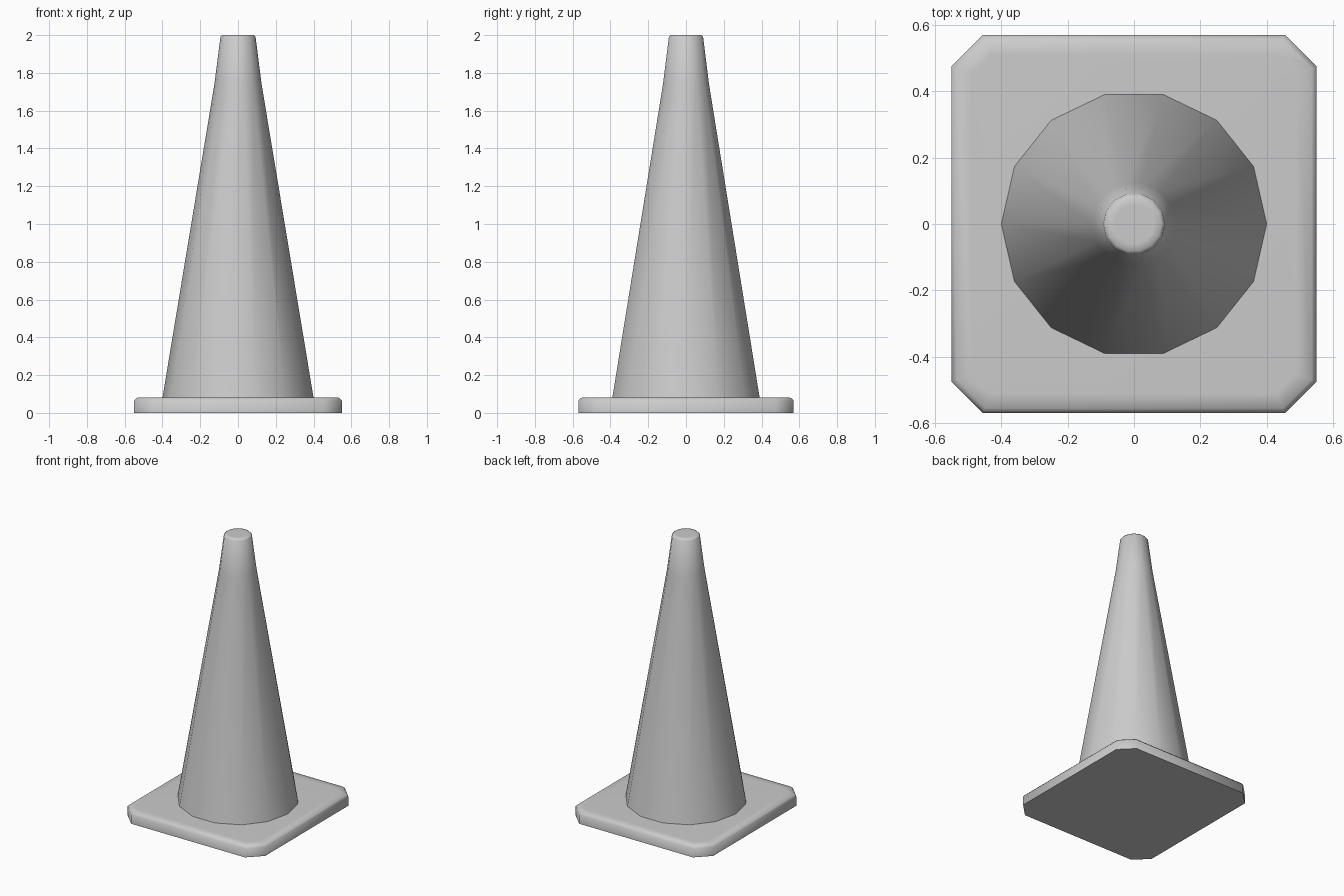
import bpy, bmesh
from math import cos, sin, pi, radians

if "Cube" in bpy.data.objects:
    bpy.data.objects.remove(bpy.data.objects["Cube"])


def loft(name, rings, cap_bottom):
    """Bridge successive rings of points, cap the top and shade smoothly."""
    bm = bmesh.new()
    loops = [[bm.verts.new(p) for p in ring] for ring in rings]
    n = len(loops[0])
    for a, b in zip(loops, loops[1:]):
        for i in range(n):
            j = (i + 1) % n
            bm.faces.new((a[i], a[j], b[j], b[i]))
    bm.faces.new(loops[-1])
    if cap_bottom:
        bm.faces.new(loops[0][::-1])
    mesh = bpy.data.meshes.new(name)
    bm.to_mesh(mesh)
    bm.free()
    obj = bpy.data.objects.new(name, mesh)
    bpy.context.collection.objects.link(obj)
    bpy.ops.object.select_all(action='DESELECT')
    obj.select_set(True)
    bpy.context.view_layer.objects.active = obj
    bpy.ops.object.shade_smooth_by_angle(angle=radians(80))
    return obj


def plate_ring(inset, z):
    """Rectangle with chamfered corners, counter-clockwise."""
    x, y, c = 0.55 - inset, 0.57 - inset, 0.095 - inset * 0.586
    return [(x, -y + c, z), (x, y - c, z), (x - c, y, z), (-x + c, y, z),
            (-x, y - c, z), (-x, -y + c, z), (-x + c, -y, z), (x - c, -y, z)]


def circle_ring(r, z, sides=14):
    return [(r * cos(2 * pi * i / sides), r * sin(2 * pi * i / sides), z)
            for i in range(sides)]


# Base plate with softened upper edge
loft("base_plate", [plate_ring(0, 0), plate_ring(0, 0.065),
                    plate_ring(0.015, 0.08), plate_ring(0.06, 0.082)], True)

# Tapered cone body, slightly steeper near the tip, with a softened flat top
profile = [(0.4, 0.08), (0.125, 1.74), (0.093, 1.99), (0.083, 2.0), (0.06, 2.0)]
loft("cone_body", [circle_ring(r, z) for r, z in profile], False)
